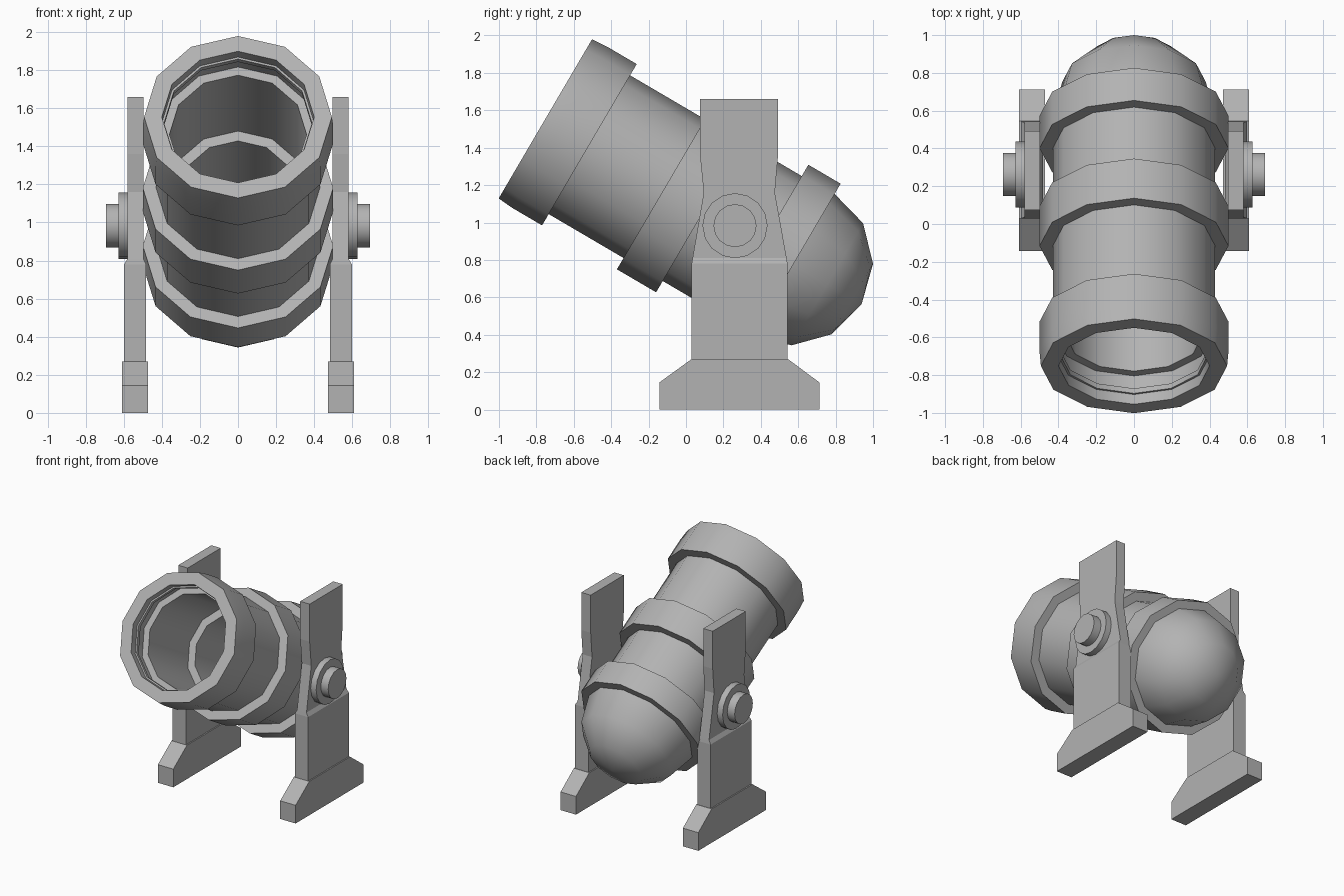
import bpy, bmesh, math
from mathutils import Vector

if "Cube" in bpy.data.objects:
    bpy.data.objects.remove(bpy.data.objects["Cube"])

MUZZLE = Vector((0, -0.752, 1.554))
T = math.radians(30.4)
BACK = Vector((0, math.cos(T), -math.sin(T)))   # along the bore, towards the breech
UP = Vector((0, math.sin(T), math.cos(T)))
SIDE = Vector((1, 0, 0))

# Dark iron grey shared by all parts
iron = bpy.data.materials.new("iron_grey")
iron.diffuse_color = (0.45, 0.45, 0.45, 1)
iron.use_nodes = True
iron.node_tree.nodes["Principled BSDF"].inputs["Base Color"].default_value = iron.diffuse_color


def finish(bm, name, smooth=True):
    bmesh.ops.remove_doubles(bm, verts=bm.verts, dist=1e-5)
    bmesh.ops.recalc_face_normals(bm, faces=bm.faces)
    me = bpy.data.meshes.new(name)
    bm.to_mesh(me)
    bm.free()
    me.materials.append(iron)
    ob = bpy.data.objects.new(name, me)
    bpy.context.collection.objects.link(ob)
    if smooth:
        bpy.ops.object.select_all(action='DESELECT')
        ob.select_set(True)
        bpy.context.view_layer.objects.active = ob
        bpy.ops.object.shade_smooth_by_angle(angle=math.radians(40))
    return ob


def lathe(name, profile, origin, axis, u, v, closed=False, n=12):
    """Turn (distance along axis, radius) points into a solid of revolution."""
    bm = bmesh.new()
    rings = []
    for s, r in profile:
        c = origin + axis * s
        if r == 0:
            rings.append([bm.verts.new(c)] * n)
        else:
            rings.append([bm.verts.new(c + r * (u * math.sin(2 * math.pi * i / n)
                                                + v * math.cos(2 * math.pi * i / n)))
                          for i in range(n)])
    pairs = list(zip(rings, rings[1:])) + ([(rings[-1], rings[0])] if closed else [])
    for a, b in pairs:
        for i in range(n):
            j = (i + 1) % n
            bm.faces.new(list(dict.fromkeys((a[i], a[j], b[j], b[i]))))
    return finish(bm, name)


def barrel_part(name, profile, closed=True):
    return lathe(name, profile, MUZZLE, BACK, SIDE, UP, closed)


# Barrel tube with a stepped bore, closed at the bore end
barrel_part("barrel", [(1.535, 0.43), (0.18, 0.43), (0.18, 0.36), (0.76, 0.36),
                       (0.76, 0.30), (1.45, 0.30), (1.45, 0)], closed=False)
# Reinforcing bands
barrel_part("muzzle_ring", [(0, 0.493), (0.088, 0.5), (0.273, 0.5),
                            (0.273, 0.41), (0.09, 0.41), (0.09, 0.388),
                            (0.06, 0.388), (0.06, 0.40), (0, 0.40)])
barrel_part("middle_band", [(0.737, 0.5), (0.98, 0.5), (0.98, 0.41), (0.737, 0.41)])
barrel_part("rear_band", [(1.337, 0.5), (1.537, 0.5), (1.537, 0.41), (1.337, 0.41)])
# Rounded breech
barrel_part("breech_dome", [(1.535 + 0.425 * math.sin(math.radians(a)),
                             0.437 * math.cos(math.radians(a)) if a < 90 else 0)
                            for a in (0, 30, 60, 90)], closed=False)


def loft_support(name, sections, sx):
    """Stack of rectangles: (z, y min, y max, x inner, x outer)."""
    bm = bmesh.new()
    rows = [[bm.verts.new((sx * x, y, z)) for x, y in
             ((x0, y0), (x1, y0), (x1, y1), (x0, y1))]
            for z, y0, y1, x0, x1 in sections]
    bm.faces.new(rows[0])
    bm.faces.new(rows[-1])
    for a, b in zip(rows, rows[1:]):
        for i in range(4):
            j = (i + 1) % 4
            bm.faces.new((a[i], a[j], b[j], b[i]))
    return finish(bm, name, smooth=False)


for side, sx in (("right", 1), ("left", -1)):
    # Foot and waisted upright
    loft_support(side + "_foot", [(0, -0.142, 0.713, 0.472, 0.608),
                                  (0.145, -0.142, 0.713, 0.472, 0.608),
                                  (0.27, 0.03, 0.545, 0.472, 0.608)], sx)
    loft_support(side + "_upright", [(0.26, 0.03, 0.543, 0.482, 0.598),
                                     (0.78, 0.03, 0.543, 0.482, 0.598),
                                     (0.81, 0.035, 0.538, 0.497, 0.58),
                                     (1.16, 0.095, 0.475, 0.497, 0.58),
                                     (1.36, 0.075, 0.492, 0.497, 0.58),
                                     (1.66, 0.075, 0.492, 0.497, 0.58)], sx)
    # Pivot pin with its washer
    lathe(side + "_pivot", [(0.55, 0), (0.55, 0.174), (0.628, 0.174), (0.628, 0.115),
                            (0.693, 0.115), (0.693, 0)],
          Vector((0, 0.262, 0.983)), SIDE * sx, Vector((0, 1, 0)), Vector((0, 0, 1)), n=16)
